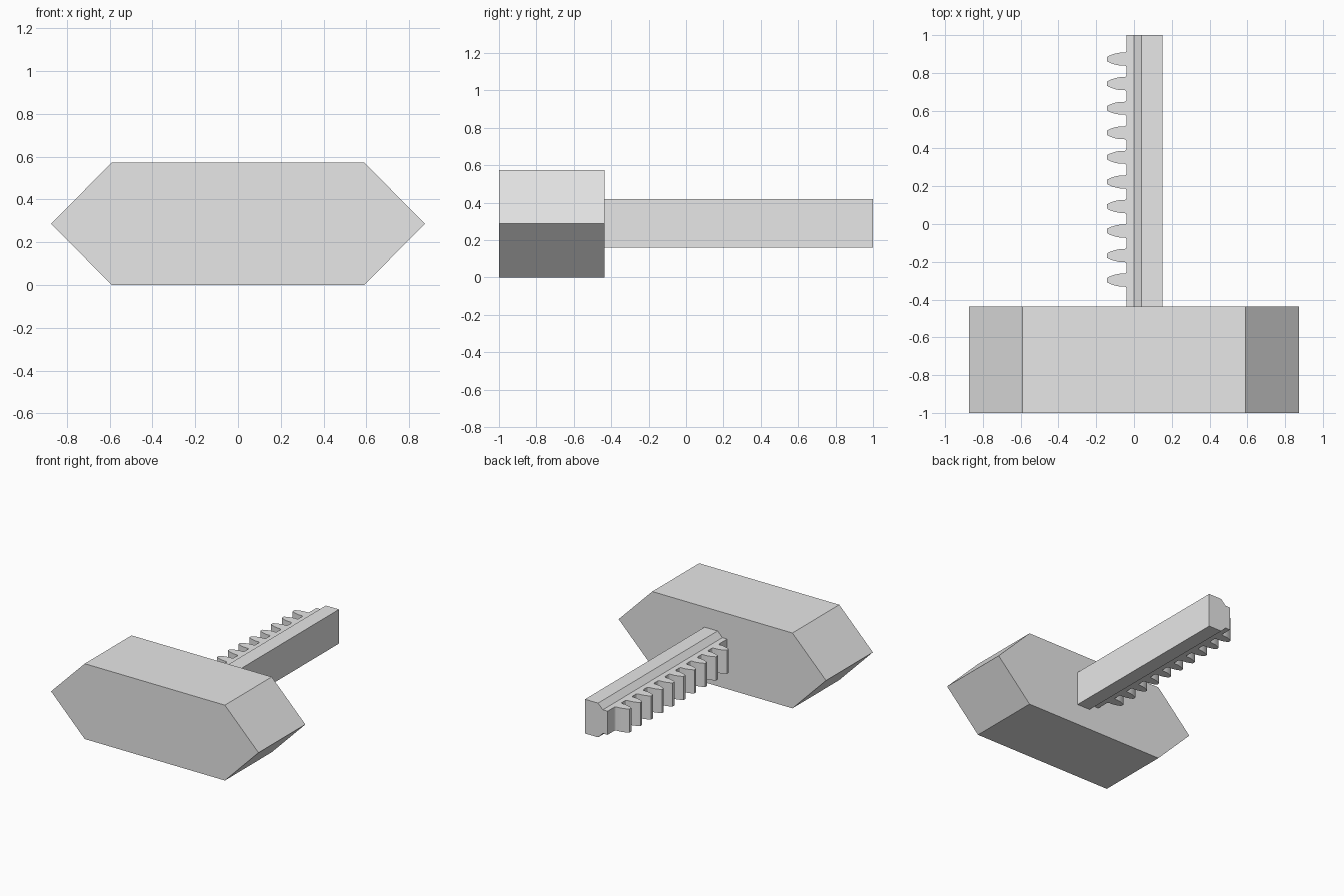
import bpy, bmesh
from mathutils import Vector

cube = bpy.data.objects.get("Cube")
if cube:
    bpy.data.objects.remove(cube, do_unlink=True)

grey = bpy.data.materials.new("light_grey")
grey.use_nodes = True
grey.diffuse_color = (0.8, 0.8, 0.8, 1)
grey.node_tree.nodes["Principled BSDF"].inputs["Base Color"].default_value = (0.8, 0.8, 0.8, 1)


def extrude_profiles(name, profiles, offset):
    """Extrude closed 3D outlines along an offset into one object."""
    bm = bmesh.new()
    for outline in profiles:
        face = bm.faces.new([bm.verts.new(p) for p in outline])
        result = bmesh.ops.extrude_face_region(bm, geom=[face], use_keep_orig=True)
        moved = [g for g in result["geom"] if isinstance(g, bmesh.types.BMVert)]
        bmesh.ops.translate(bm, verts=moved, vec=Vector(offset))
    bmesh.ops.recalc_face_normals(bm, faces=bm.faces[:])
    mesh = bpy.data.meshes.new(name)
    bm.to_mesh(mesh)
    bm.free()
    mesh.materials.append(grey)
    obj = bpy.data.objects.new(name, mesh)
    bpy.context.collection.objects.link(obj)
    return obj


FRONT, JOIN, BACK = -1.0, -0.437, 1.0
MID = 0.287

# Hexagonal handle block
block = [(-0.873, MID), (-0.59, 0), (0.59, 0), (0.873, MID), (0.59, 0.573), (-0.59, 0.573)]
extrude_profiles("handle_block", [[(x, FRONT, z) for x, z in block]], (0, JOIN - FRONT, 0))

# Rack bar with chamfered shoulders on the toothed side
upper = [(0.15, 0.13), (0.04, 0.13), (0, 0.09), (-0.04, 0.09)]
bar = upper + [(x, -h) for x, h in reversed(upper)]
extrude_profiles("rack_bar", [[(x, JOIN, MID + 0.003 + h) for x, h in bar]], (0, BACK - JOIN, 0))

# Row of rounded gear teeth: half outline as (x, half width), mirrored per tooth
half = [(-0.04, 0.044), (-0.043, 0.038), (-0.05, 0.034), (-0.075, 0.034),
        (-0.1, 0.029), (-0.122, 0.022), (-0.137, 0.015), (-0.143, 0.011)]
teeth = []
for i in range(10):
    y = 0.873 - 0.13 * i
    outline = [(x, y + w) for x, w in half] + [(x, y - w) for x, w in reversed(half)]
    teeth.append([(x, yy, MID - 0.087) for x, yy in outline])
rack_teeth = extrude_profiles("rack_teeth", teeth, (0, 0, 0.18))

# Smooth the curved tooth flanks while keeping the edges crisp
bpy.context.view_layer.objects.active = rack_teeth
rack_teeth.select_set(True)
bpy.ops.object.shade_smooth_by_angle(angle=0.5)
